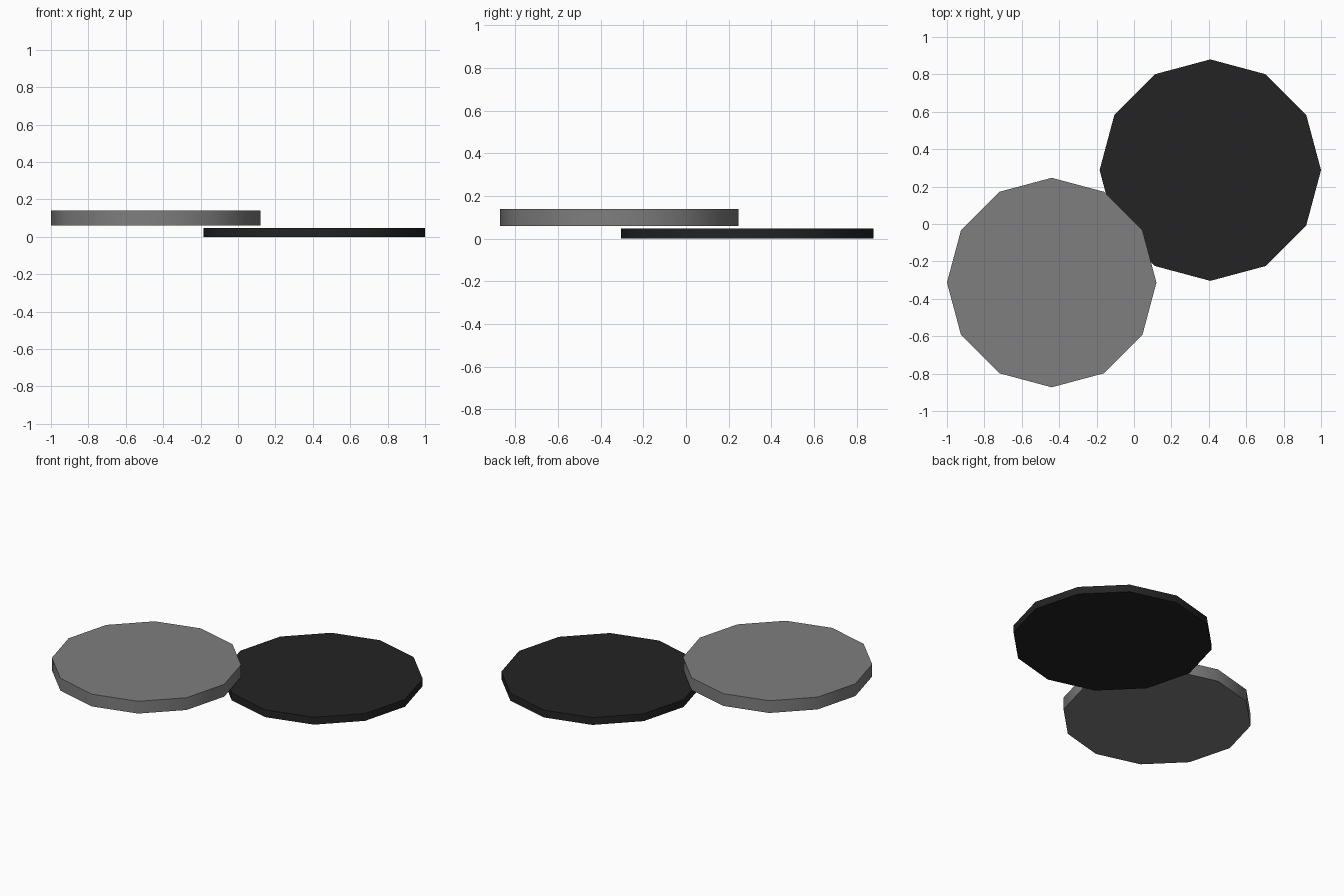
import bpy, math

if "Cube" in bpy.data.objects:
    bpy.data.objects.remove(bpy.data.objects["Cube"])


def material(name, rgb):
    m = bpy.data.materials.new(name)
    m.diffuse_color = (*rgb, 1.0)
    m.use_nodes = True
    m.node_tree.nodes["Principled BSDF"].inputs["Base Color"].default_value = m.diffuse_color
    return m


def disc(name, x, y, radius, z0, z1, mat):
    """Twelve-sided flat disc between two heights, with a corner on +x."""
    bpy.ops.mesh.primitive_cylinder_add(
        vertices=12, radius=radius, depth=z1 - z0, location=(x, y, (z0 + z1) / 2))
    ob = bpy.context.object
    ob.name = name
    ob.data.materials.append(mat)
    # soft rim, crisp top and bottom edges
    bpy.ops.object.shade_smooth_by_angle(angle=math.radians(40))
    return ob


black = material("black", (0.017, 0.017, 0.017))
grey = material("grey", (0.21, 0.21, 0.21))

# Lower dark disc at the back right, upper grey disc hovering over its edge
disc("lower_disc", 0.408, 0.288, 0.592, 0.0, 0.048, black)
disc("upper_disc", -0.44, -0.313, 0.56, 0.06, 0.14, grey)
